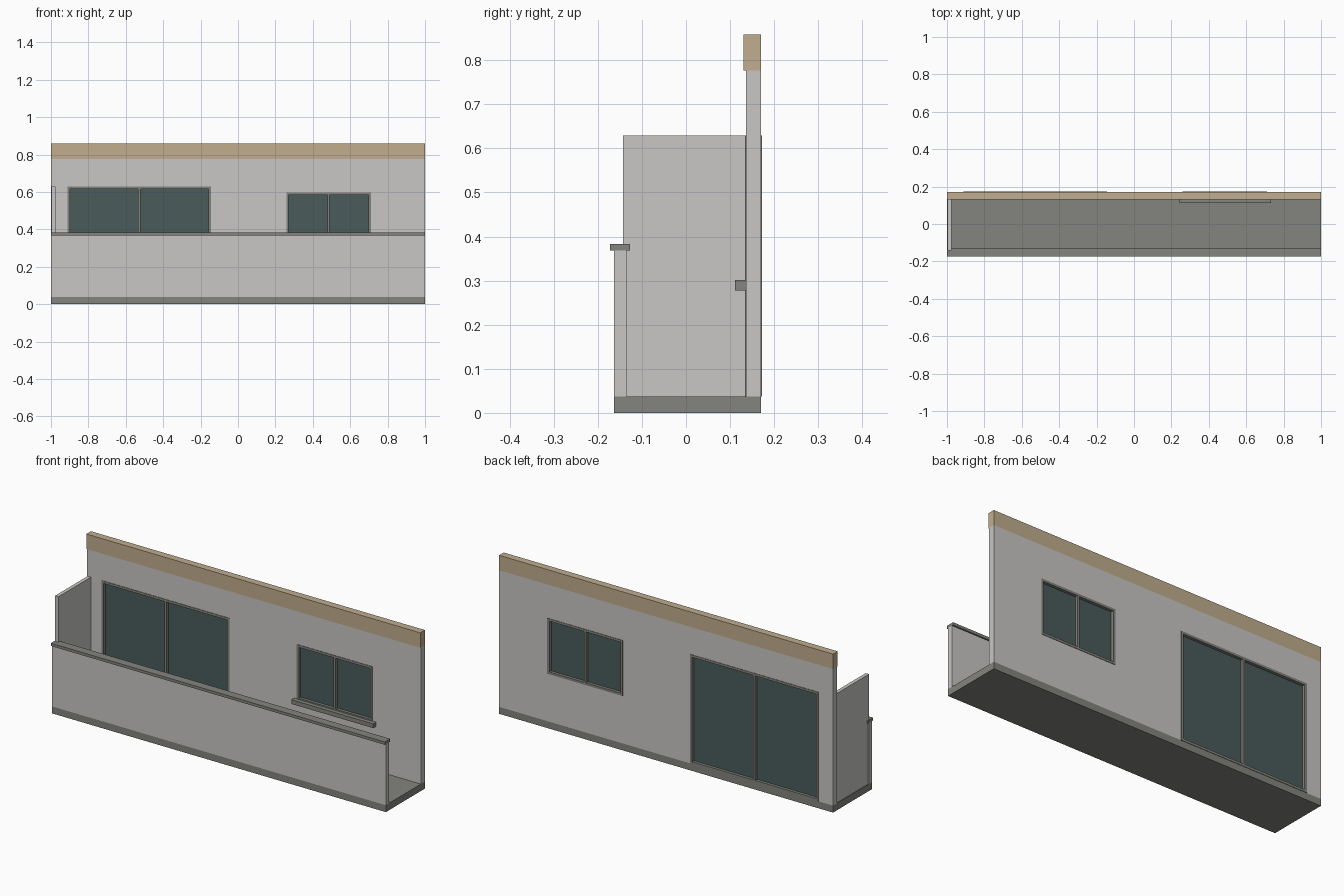
import bpy
import bmesh
from mathutils import Vector

default_cube = bpy.data.objects.get("Cube")
if default_cube:
    bpy.data.objects.remove(default_cube, do_unlink=True)


def srgb(hex_code):
    """Convert a hex colour to linear RGBA."""
    channels = [int(hex_code[i:i + 2], 16) / 255 for i in (0, 2, 4)]
    return [c / 12.92 if c <= 0.04045 else ((c + 0.055) / 1.055) ** 2.4
            for c in channels] + [1.0]


def material(name, hex_code):
    mat = bpy.data.materials.new(name)
    mat.use_nodes = True
    mat.diffuse_color = srgb(hex_code)
    shader = next(n for n in mat.node_tree.nodes if n.type == "BSDF_PRINCIPLED")
    shader.inputs["Base Color"].default_value = srgb(hex_code)
    return mat


plaster = material("light grey plaster", "C8C7C5")
concrete = material("grey concrete", "83847E")
frame_grey = material("grey window frame", "82827C")
tan = material("tan trim", "C0AE8F")
glass = material("dark teal glass", "4A5B5B")


def panel(name, mat, xs, ys, zs, holes=()):
    """Upright slab with optional rectangular holes (x0, x1, z0, z1)."""
    cuts_x = sorted({*xs, *(v for h in holes for v in h[:2])})
    cuts_z = sorted({*zs, *(v for h in holes for v in h[2:])})
    bm = bmesh.new()
    grid = {(x, z): bm.verts.new((x, ys[0], z)) for x in cuts_x for z in cuts_z}
    for x0, x1 in zip(cuts_x, cuts_x[1:]):
        for z0, z1 in zip(cuts_z, cuts_z[1:]):
            mx, mz = (x0 + x1) / 2, (z0 + z1) / 2
            if not any(h[0] < mx < h[1] and h[2] < mz < h[3] for h in holes):
                bm.faces.new([grid[p] for p in ((x0, z0), (x1, z0), (x1, z1), (x0, z1))])
    # Give the sheet its thickness
    extruded = bmesh.ops.extrude_face_region(bm, geom=bm.faces[:], use_keep_orig=True)
    moved = [g for g in extruded["geom"] if isinstance(g, bmesh.types.BMVert)]
    bmesh.ops.translate(bm, verts=moved, vec=Vector((0, ys[1] - ys[0], 0)))
    loose = [v for v in bm.verts if not v.link_faces]
    bmesh.ops.delete(bm, geom=loose, context="VERTS")
    bmesh.ops.recalc_face_normals(bm, faces=bm.faces[:])
    mesh = bpy.data.meshes.new(name)
    bm.to_mesh(mesh)
    bm.free()
    mesh.materials.append(mat)
    obj = bpy.data.objects.new(name, mesh)
    bpy.context.collection.objects.link(obj)
    return obj


def window(name, opening):
    """Two-pane window: frame with centre mullion and recessed glass."""
    x0, x1, z0, z1 = opening
    rim, mid = 0.013, (x0 + x1) / 2
    panes = [(x0 + rim, mid - rim / 2, z0 + rim, z1 - rim),
             (mid + rim / 2, x1 - rim, z0 + rim, z1 - rim)]
    panel(name + "_frame", frame_grey, (x0, x1), (0.1335, 0.1727), (z0, z1), panes)
    for side, (a, b, c, d) in zip(("right", "left"), panes):
        panel(f"{name}_{side}_glass", glass, (a, b), (0.149, 0.157), (c, d))


FLOOR = 0.0375
door_opening = (-0.912, -0.145, FLOOR, 0.629)
window_opening = (0.258, 0.71, 0.295, 0.596)

# Balcony floor, parapet and coping
panel("floor_slab", concrete, (-1, 1), (-0.1637, 0.1705), (0, FLOOR))
panel("parapet", plaster, (-1, 1), (-0.1637, -0.135), (FLOOR, 0.368))
panel("parapet_coping", concrete, (-1, 1), (-0.1727, -0.127), (0.368, 0.383))

# House wall with openings, and the trim band along its top
panel("house_wall", plaster, (-1, 1), (0.136, 0.1705), (FLOOR, 0.777),
      [door_opening, window_opening])
panel("top_trim", tan, (-1, 1), (0.131, 0.1705), (0.777, 0.858))

# Privacy screen at the right end
panel("side_screen", plaster, (-0.996, -0.976), (-0.143, 0.136), (FLOOR, 0.629))

# Glazing and sill
window("sliding_door", door_opening)
window("small_window", window_opening)
panel("window_sill", concrete, (0.242, 0.732), (0.111, 0.137), (0.278, 0.301))
